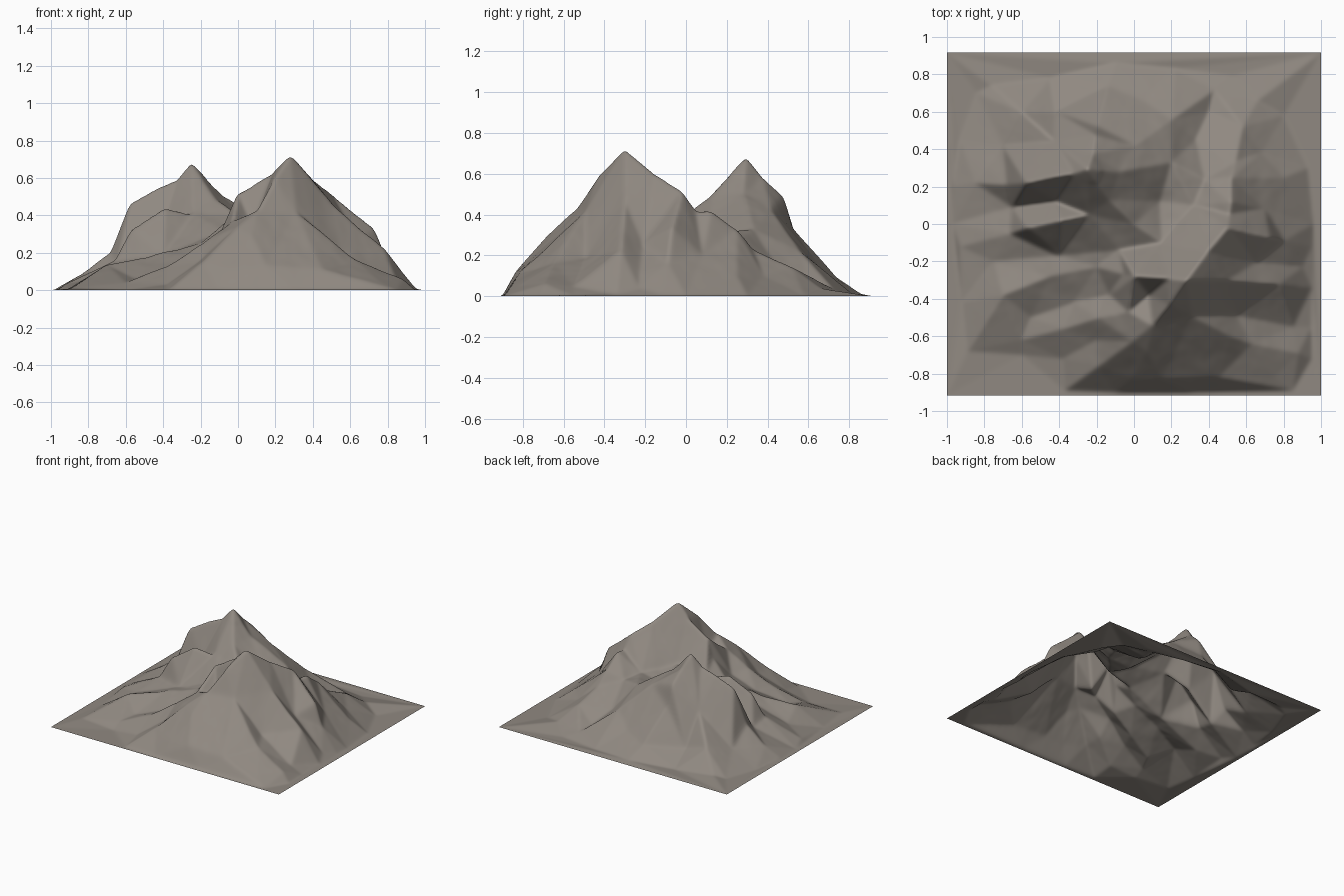
import bpy
from mathutils import Vector, noise
from mathutils.geometry import delaunay_2d_cdt
from mathutils.bvhtree import BVHTree

if "Cube" in bpy.data.objects:
    bpy.data.objects.remove(bpy.data.objects["Cube"])

W, D = 1.0, 0.917          # half width and half depth
NX, NY = 200, 183          # grid cells

south_peak = (.28, -.30, .725)
north_peak = (-.25, .295, .685)
east_shoulder = (.50, -.02, .52)
south_fork = (.10, -.54, .43)
north_knee = (0, .42, .42)
saddle = (0, 0, .40)

# crest lines of the southern massif
south_ridges = [
    [south_peak, (.39, -.15, .60), east_shoulder, (.51, .05, .42), (.52, .12, .42),
     (.52, .25, .33), (.54, .33, .23), (.58, .52, .14), (.66, .66, .04)],
    [east_shoulder, (.73, -.07, .335), (.80, -.09, .17), (.95, -.12, .01)],
    [south_peak, (.19, -.29, .635), (0, -.28, .53), (-.05, -.27, .38), (-.20, -.23, .25),
     (-.45, -.28, .19), (-.70, -.38, .135), (-.89, -.68, .01)],
    [south_peak, (.19, -.43, .59), south_fork, (-.01, -.63, .33), (-.19, -.76, .15), (-.37, -.89, 0)],
    [south_fork, (.07, -.68, .30), (-.01, -.82, .12)],
    [south_fork, (-.03, -.47, .37), (-.19, -.50, .25), (-.38, -.56, .13), (-.60, -.62, .04)],
    [south_peak, (.50, -.30, .47), (.78, -.32, .22), (.95, -.34, .01)],
    [south_peak, (.31, -.49, .42), (.52, -.60, .25), (.63, -.64, .16), (.88, -.69, .06), (.95, -.72, 0)],
]
# crest lines of the northern massif
north_ridges = [
    [north_peak, (-.32, .27, .60), (-.44, .25, .55), (-.575, .22, .47), (-.68, .21, .20),
     (-.85, .22, .08), (-.97, .20, .01)],
    [north_peak, (-.22, .38, .58), (-.21, .48, .49), (-.20, .52, .34), (-.14, .74, .09), (-.10, .86, .01)],
    [north_peak, (-.42, .44, .33), (-.60, .60, .14), (-.76, .74, .02)],
    [north_peak, (-.08, .28, .51), north_knee, (.20, .56, .22), (.43, .72, .04)],
    [north_peak, (-.13, .13, .50), saddle, (.15, -.10, .34)],
    [north_knee, (.20, .33, .33), (.38, .24, .28)],
    [(-.24, .05, .41), (-.39, .02, .45), (-.57, -.02, .33), (-.66, -.05, .16), (-.93, -.12, .03)],
]
# gully floors and lower slopes
gullies = [
    [(-.42, .12, .30), (-.65, .09, .13)],
    [(-.08, -.14, .31), (-.40, -.17, .19), (-.75, -.20, .07)],
    [(.08, -.38, .35)], [(-.13, -.38, .23)], [(-.32, -.42, .13), (-.55, -.50, .06)],
    [(-.20, -.62, .16), (-.38, -.72, .03)],
    [(.14, .12, .28), (.32, .10, .30)], [(.33, .45, .14)], [(.40, .60, .06)],
    [(.70, .08, .20), (.80, .25, .10)], [(.68, .38, .10)],
    [(.65, -.21, .26), (.90, -.23, .04)], [(.55, -.49, .19), (.85, -.55, .05)],
    [(.15, -.83, .13), (.45, -.82, .11), (.75, -.82, .05)],
    [(-.42, .60, .09)], [(.05, .66, .13)], [(-.70, .42, .10)],
]
# foot of the mountains, where the flat margin begins
foot = [(-.97, 0, 0), (-.93, .45, 0), (-.84, .70, 0), (-.45, .78, 0), (.22, .83, 0),
        (.52, .79, 0), (.80, .58, 0), (.93, .30, 0), (.96, 0, 0), (.95, -.55, 0),
        (.85, -.89, 0), (.30, -.90, 0), (-.10, -.90, 0), (-.60, -.70, 0), (-.92, -.42, 0)]
corners = [(-W, -D, 0), (W, -D, 0), (W, D, 0), (-W, D, 0)]


def triangulate(lines):
    """Join crest and gully lines into one faceted surface."""
    index, edges = {}, []
    for line in lines:
        ids = [index.setdefault(p, len(index)) for p in line]
        edges += list(zip(ids, ids[1:]))
    pts = list(index)
    verts, _, faces, orig, _, _ = delaunay_2d_cdt(
        [Vector(p[:2]) for p in pts], edges, [], 0, 1e-5)
    out = []
    for v, o in zip(verts, orig):
        src = pts[o[0]] if o else min(pts, key=lambda p: (Vector(p[:2]) - v).length)
        out.append(Vector((v.x, v.y, src[2])))
    return BVHTree.FromPolygons(out, faces)


points = [[p] for p in foot + corners]
facets = triangulate(south_ridges + north_ridges + gullies + points)


def height(x, y):
    hit = facets.ray_cast(Vector((x * .9999, y * .9999, 2)), Vector((0, 0, -1)))[0]
    z = hit.z if hit else 0
    # light erosion on the slopes
    rough = noise.fractal(Vector((x * 5, y * 5, 3.7)), 1.0, 2.0, 3)
    return max(0, z + .008 * rough * min(1, z * 5) * (z < .6))


grid = [[height(-W + 2 * W * i / NX, -D + 2 * D * j / NY) for i in range(NX + 1)]
        for j in range(NY + 1)]
# soften the facets
for _ in range(3):
    old = [row[:] for row in grid]
    for j in range(1, NY):
        for i in range(1, NX):
            grid[j][i] = (4 * old[j][i] + old[j][i - 1] + old[j][i + 1]
                          + old[j - 1][i] + old[j + 1][i]) / 8

verts = [(-W + 2 * W * i / NX, -D + 2 * D * j / NY, grid[j][i])
         for j in range(NY + 1) for i in range(NX + 1)]
R = NX + 1
faces = [(j * R + i, j * R + i + 1, (j + 1) * R + i + 1, (j + 1) * R + i)
         for j in range(NY) for i in range(NX)]

# mountain terrain sheet
mesh = bpy.data.meshes.new("mountain_terrain")
mesh.from_pydata(verts, [], faces)
terrain = bpy.data.objects.new("mountain_terrain", mesh)
bpy.context.collection.objects.link(terrain)
rock = bpy.data.materials.new("grey_brown_rock")
rock.diffuse_color = (.28, .25, .22, 1)
rock.use_nodes = True
rock.node_tree.nodes["Principled BSDF"].inputs["Base Color"].default_value = rock.diffuse_color
mesh.materials.append(rock)
mesh.shade_smooth()
